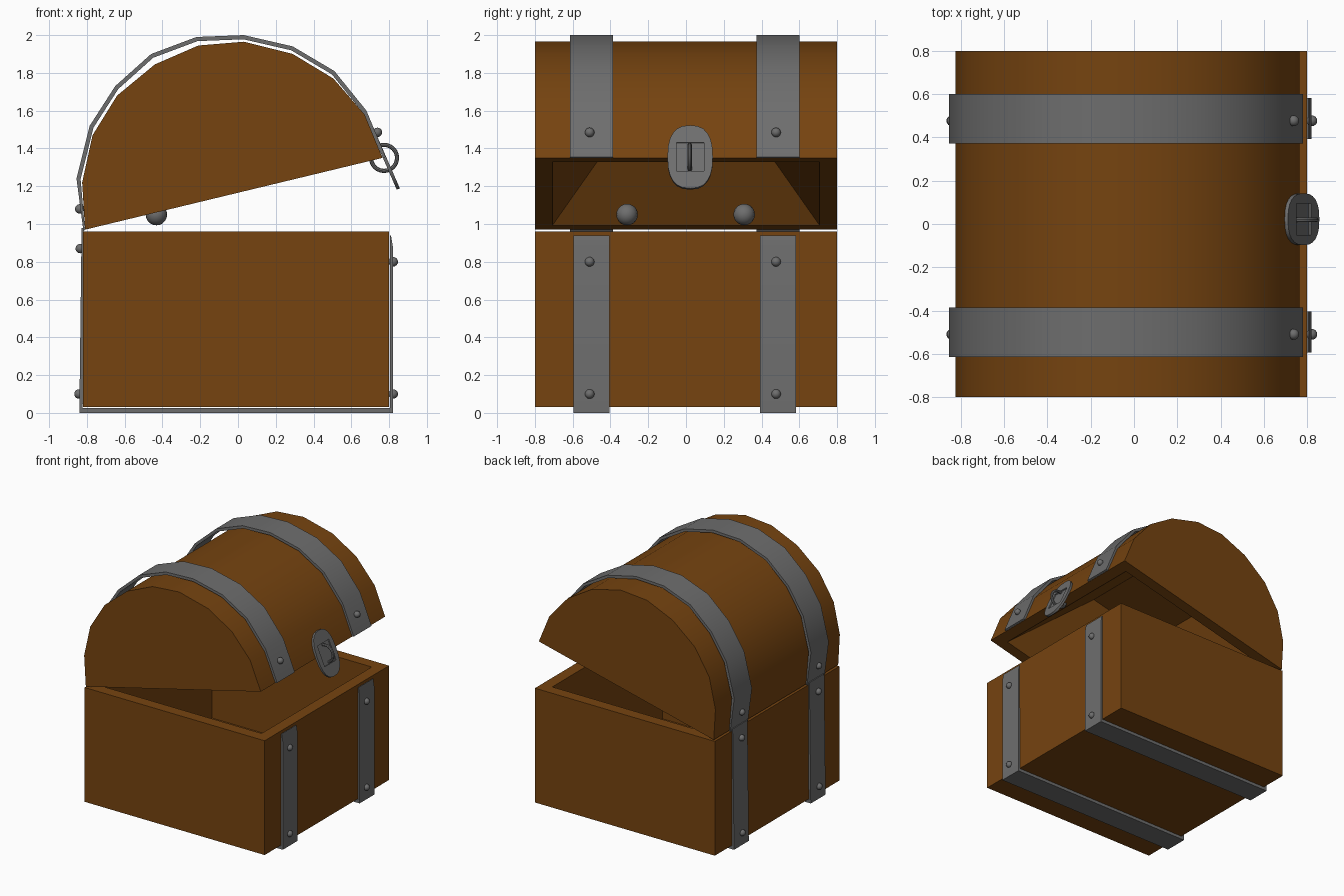
import bpy, bmesh, math
from mathutils import Vector, Matrix

if "Cube" in bpy.data.objects:
    bpy.data.objects.remove(bpy.data.objects["Cube"])


def material(name, rgb):
    m = bpy.data.materials.new(name)
    m.use_nodes = True
    m.diffuse_color = (*rgb, 1)
    m.node_tree.nodes["Principled BSDF"].inputs["Base Color"].default_value = (*rgb, 1)
    return m


WOOD = material("brown wood", (0.18, 0.057, 0.005))
IRON = material("grey iron", (0.155, 0.155, 0.155))


def finish(name, bm, mat, smooth=True):
    bmesh.ops.recalc_face_normals(bm, faces=bm.faces)
    mesh = bpy.data.meshes.new(name)
    bm.to_mesh(mesh)
    bm.free()
    mesh.materials.append(mat)
    ob = bpy.data.objects.new(name, mesh)
    bpy.context.collection.objects.link(ob)
    if smooth:
        bpy.ops.object.select_all(action='DESELECT')
        ob.select_set(True)
        bpy.context.view_layer.objects.active = ob
        bpy.ops.object.shade_smooth_by_angle(angle=math.radians(30))
    return ob


def prism(profile, y0, y1):
    """Extrude a closed x-z outline along y."""
    bm = bmesh.new()
    f = bm.faces.new([bm.verts.new((x, y0, z)) for x, z in profile])
    new = bmesh.ops.extrude_face_region(bm, geom=[f])["geom"]
    bmesh.ops.translate(bm, vec=(0, y1 - y0, 0),
                        verts=[v for v in new if isinstance(v, bmesh.types.BMVert)])
    bmesh.ops.recalc_face_normals(bm, faces=bm.faces)
    bm.normal_update()
    return bm


def hollow(bm, direction, wall, depth, taper):
    """Sink a cavity into the face pointing most in the given direction."""
    face = max(bm.faces, key=lambda f: f.normal.dot(Vector(direction)))
    bmesh.ops.inset_individual(bm, faces=[face], thickness=wall)
    bm.normal_update()
    inward = -face.normal.copy()
    centre = face.calc_center_median()
    new = bmesh.ops.extrude_face_region(bm, geom=[face])["geom"]
    verts = [v for v in new if isinstance(v, bmesh.types.BMVert)]
    if face.is_valid:
        bmesh.ops.delete(bm, geom=[face], context='FACES_ONLY')
    for v in verts:
        v.co = centre + (v.co - centre) * taper + inward * depth


def ball(name, centre, radius):
    bm = bmesh.new()
    bmesh.ops.create_uvsphere(bm, u_segments=16, v_segments=10, radius=radius,
                              matrix=Matrix.Translation(centre))
    finish(name, bm, IRON)


# Hollow box
box = prism([(-0.82, 0.03), (0.80, 0.03), (0.80, 0.96), (-0.82, 0.96)], -0.8, 0.8)
hollow(box, (0, 0, 1), 0.13, 0.8, 1)
finish("box", box, WOOD)

# Arched lid, tilted open, with a tapering cavity underneath
arch = [(-0.81, 0.97), (-0.825, 1.22), (-0.77, 1.47), (-0.64, 1.68), (-0.44, 1.845),
        (-0.21, 1.945), (0.03, 1.965), (0.29, 1.9), (0.505, 1.77), (0.67, 1.58), (0.765, 1.35)]
lid = prism(arch, -0.8, 0.8)
hollow(lid, (0.23, 0, -0.97), 0.13, 0.5, 0.42)
finish("lid", lid, WOOD)

# Iron straps round the box and over the lid
strap = [(-0.855, 1.24), (-0.785, 1.52), (-0.65, 1.73), (-0.46, 1.9), (-0.22, 1.99),
         (0.03, 2.0), (0.29, 1.94), (0.51, 1.81), (0.68, 1.6)]
hub = Vector((-0.02, 1.15))
inner = [tuple(hub + (Vector(p) - hub) * 0.974) for p in strap]
lid_band = ([(-0.818, 0.96)] + strap + [(0.782, 1.355), (0.767, 1.35)]
            + inner[::-1] + [(-0.81, 0.97)])
box_band = [(-0.84, 0), (0.82, 0), (0.82, 0.88), (0.81, 0.94), (0.806, 0.94), (0.805, 0.025),
            (-0.822, 0.025), (-0.818, 0.98), (-0.828, 0.98)]
rivets = {"box_front_top": (0.822, 0.8), "box_front_low": (0.822, 0.1),
          "box_back_top": (-0.835, 0.87), "box_back_low": (-0.842, 0.1),
          "lid_back": (-0.838, 1.08), "lid_front": (0.738, 1.485)}
for side, y in (("right", -0.5), ("left", 0.487)):
    finish("lid_strap_" + side, prism(lid_band, y - 0.114, y + 0.114), IRON)
    finish("box_strap_" + side, prism(box_band, y - 0.095, y + 0.095), IRON)
    for name, (x, z) in rivets.items():
        ball(f"rivet_{name}_{side}", (x, y - 0.01, z), 0.025)

# Two balls on the underside of the lid
for side, y in (("right", -0.312), ("left", 0.308)):
    ball("lid_ball_" + side, (-0.432, y, 1.05), 0.057)

# Oval clasp plate with a square recess, lying against the lid front
tilt = Matrix.Translation((0.775, 0.022, 1.352)) @ Matrix.Rotation(math.radians(-23.5), 4, 'Y')
bm = bmesh.new()


def power(v):
    return math.copysign(abs(v) ** 0.8, v)


rim = [bm.verts.new((-0.008, 0.12 * power(math.cos(a)), 0.182 * power(math.sin(a))))
       for a in (i * math.tau / 24 for i in range(24))]
base = bm.faces.new(rim)
top = bmesh.ops.extrude_face_region(bm, geom=[base])["geom"]
bmesh.ops.translate(bm, vec=(0.018, 0, 0),
                    verts=[v for v in top if isinstance(v, bmesh.types.BMVert)])
bm.transform(tilt)
plate = finish("clasp_plate", bm, IRON)

bm = bmesh.new()
bmesh.ops.create_cube(bm, size=1, matrix=tilt @ Matrix.Translation((0.01, 0, 0))
                      @ Matrix.Diagonal((0.02, 0.145, 0.165, 1)))
cutter = finish("clasp_cutter", bm, IRON, False)
cutter.hide_render = True
cutter.hide_set(True)
cut = plate.modifiers.new("recess", 'BOOLEAN')
cut.object = cutter
cut.solver = 'EXACT'

# Upright ring in the clasp
bpy.ops.mesh.primitive_torus_add(major_segments=24, minor_segments=8, major_radius=0.069,
                                 minor_radius=0.011, location=(0.773, 0.02, 1.35),
                                 rotation=(math.pi / 2, 0, 0))
ring = bpy.context.object
ring.name = "clasp_ring"
ring.data.materials.append(IRON)
bpy.ops.object.shade_smooth_by_angle()
